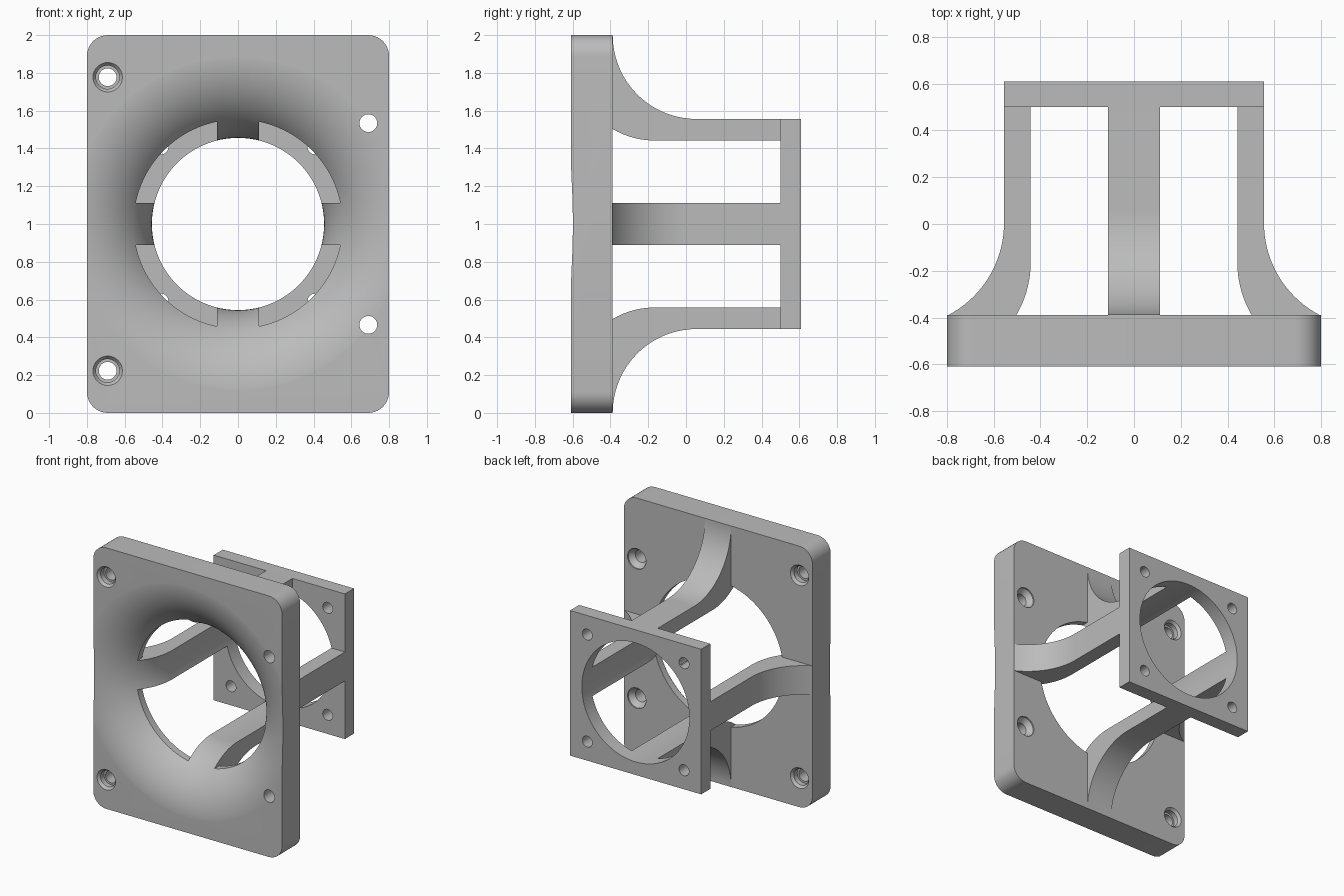
import bpy, bmesh
from math import sin, cos, pi, radians, sqrt
from mathutils import Vector

if "Cube" in bpy.data.objects:
    bpy.data.objects.remove(bpy.data.objects["Cube"], do_unlink=True)

FRONT, BACK, CZ = -0.61, -0.389, 1.0      # front plate faces, bore axis height
BORE, RIM, FLARE = 0.456, 0.553, 0.444    # bore, plate hole and flare radii
ARM_W, HALF = 0.111, 0.556                # arm half width, rear plate half size

grey = bpy.data.materials.new("plain_grey")
grey.use_nodes = True
grey.diffuse_color = (0.5, 0.5, 0.5, 1)
grey.node_tree.nodes["Principled BSDF"].inputs["Base Color"].default_value = (0.5, 0.5, 0.5, 1)


def make_object(name, bm):
    bmesh.ops.recalc_face_normals(bm, faces=bm.faces)
    mesh = bpy.data.meshes.new(name)
    bm.to_mesh(mesh)
    bm.free()
    mesh.materials.append(grey)
    obj = bpy.data.objects.new(name, mesh)
    bpy.context.collection.objects.link(obj)
    return obj


def box(name, size, centre, corner=0):
    """Box, optionally with its four corners rounded in the front outline."""
    bm = bmesh.new()
    bmesh.ops.create_cube(bm, size=1)
    bmesh.ops.scale(bm, vec=size, verts=bm.verts)
    bmesh.ops.translate(bm, vec=centre, verts=bm.verts)
    if corner:
        edges = [e for e in bm.edges
                 if abs((e.verts[0].co - e.verts[1].co).normalized().y) > 0.9]
        bmesh.ops.bevel(bm, geom=edges, offset=corner, segments=10,
                        profile=0.5, affect='EDGES')
    return make_object(name, bm)


def lathe(name, profile, x=0, z=CZ, steps=96):
    """Solid turned around a y-parallel axis from (radius, y) points."""
    bm = bmesh.new()
    rings = [[bm.verts.new((x + r * cos(2 * pi * i / steps), y,
                            z + r * sin(2 * pi * i / steps)))
              for i in range(steps)] for r, y in profile]
    for a, b in zip(rings, rings[1:]):
        for i in range(steps):
            j = (i + 1) % steps
            bm.faces.new((a[i], a[j], b[j], b[i]))
    bm.faces.new(rings[0])
    bm.faces.new(rings[-1])
    obj = make_object(name, bm)
    obj.hide_render = True
    return obj


def cut(obj, cutters):
    for c in cutters:
        mod = obj.modifiers.new("cut", 'BOOLEAN')
        mod.operation, mod.solver, mod.object = 'DIFFERENCE', 'EXACT', c
    deps = bpy.context.evaluated_depsgraph_get()
    mesh = bpy.data.meshes.new_from_object(obj.evaluated_get(deps))
    obj.modifiers.clear()
    obj.data = mesh


def arm(name, angle, reach, arc_y):
    """Curved strut: flat profile extruded across its width, turned about the bore."""
    pts = [(-0.47, 0.38), (0.503, 0.38), (0.503, HALF)]
    steps = 28
    end = -sqrt(FLARE ** 2 - (1 - reach) ** 2)      # depth where the arc meets its reach
    for i in range(steps + 1):
        a = (pi / 2 if reach == 1 else -1) * i / steps
        if reach < 1:
            a = i / steps * (pi / 2 - abs(pi / 2 - 0)) + i / steps * asin_end(end)
        pts.append((arc_y - FLARE * sin(a), 1.0 - FLARE * cos(a)))
    pts.append((-0.47, reach - 0.01))
    bm = bmesh.new()
    sides = []
    for w in (-ARM_W, ARM_W):
        sides.append([bm.verts.new((sin(angle) * r + cos(angle) * w, y,
                                    CZ + cos(angle) * r - sin(angle) * w))
                      for y, r in pts])
    lo, hi = sides
    bm.faces.new(lo)
    bm.faces.new(hi)
    for i in range(len(pts)):
        j = (i + 1) % len(pts)
        bm.faces.new((lo[i], lo[j], hi[j], hi[i]))
    return make_object(name, bm)


def asin_end(depth):
    """Angle along the arc at a given depth."""
    return Vector((0, 1)).angle(Vector((-depth, sqrt(max(FLARE ** 2 - depth ** 2, 0)))))


# Cutters: trumpet flare with bore, and the plain plate hole
flare_y, turns = -0.1665, 28
trumpet = [(BORE + FLARE, -0.8)]
trumpet += [(BORE + FLARE * (1 - cos(t)), flare_y - FLARE * sin(t))
            for t in (pi / 2 * (1 - i / turns) for i in range(turns + 1))]
trumpet.append((BORE, 0.8))
flare_cutter = lathe("flare_cutter", trumpet)
rim_cutter = lathe("rim_cutter", [(RIM, -0.8), (RIM, -0.2)])
bore_cutter = lathe("bore_cutter", [(BORE, 0.3), (BORE, 0.8)])
cutters = [flare_cutter, rim_cutter, bore_cutter]

# Screw hole cutters for the front plate
seat, step, hole = 0.078, 0.062, 0.047
front_seat = [(seat, FRONT - 0.05), (seat, FRONT), (step, FRONT + 0.02),
              (step, FRONT + 0.06), (hole, FRONT + 0.06)]
back_seat = [(hole, BACK - 0.06), (step, BACK - 0.06), (step, BACK - 0.02),
             (seat, BACK), (seat, BACK + 0.05)]
plate_holes = []
for s in (-1, 1):
    plate_holes.append(lathe("screw_cutter", front_seat + back_seat, -0.69, CZ + s * 0.777, 32))
    plate_holes.append(lathe("screw_cutter", [(hole, FRONT - 0.05), (hole, BACK - 0.05),
                                              (seat, BACK - 0.01), (seat, BACK + 0.05)],
                             0.69, CZ + s * 0.534, 32))

# Screw hole cutters for the rear plate
rear_holes = [lathe("rear_screw_cutter", [(0.042, 0.4), (0.042, 0.7)],
                    sx * 0.41, CZ + sz * 0.41, 32) for sx in (-1, 1) for sz in (-1, 1)]

# Front plate
front_plate = box("front_plate", (1.6, BACK - FRONT, 2), (0, (FRONT + BACK) / 2, CZ), 0.111)
cut(front_plate, [flare_cutter, rim_cutter] + plate_holes)

# Rear square plate
rear_plate = box("rear_plate", (2 * HALF, 0.11, 2 * HALF), (0, 0.555, CZ))
cut(rear_plate, [bore_cutter] + rear_holes)

# Four struts joining the plates
parts = [front_plate, rear_plate]
for name, degrees, reach, arc_y in (("top_arm", 0, 1, 0.056), ("left_arm", 90, 0.8, 0.004),
                                    ("bottom_arm", 180, 1, 0.056), ("right_arm", 270, 0.8, 0.004)):
    strut = arm(name, radians(degrees), reach, arc_y)
    cut(strut, [flare_cutter])
    parts.append(strut)

for c in cutters + plate_holes + rear_holes:
    bpy.data.objects.remove(c, do_unlink=True)

# Smooth curved walls, keep crisp edges
bpy.ops.object.select_all(action='DESELECT')
for p in parts:
    p.select_set(True)
bpy.context.view_layer.objects.active = front_plate
bpy.ops.object.shade_smooth_by_angle(angle=radians(25))
